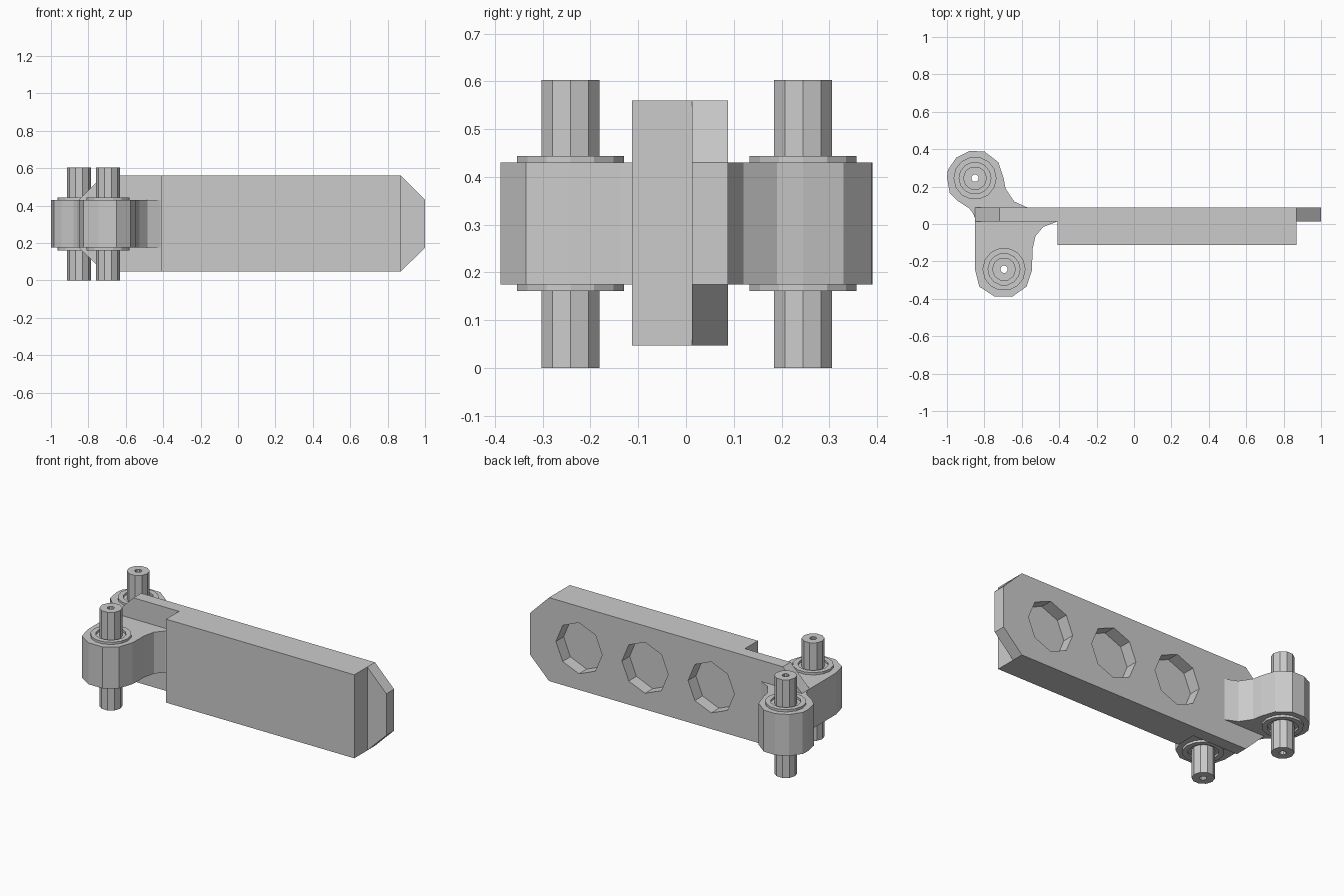
import bpy, bmesh, math

if "Cube" in bpy.data.objects:
    bpy.data.objects.remove(bpy.data.objects["Cube"])

Z0, Z1 = 0.047, 0.56          # plate bottom and top
L0, L1 = 0.175, 0.43          # knuckle bottom and top
PIVOTS = {"rear": (-0.85, 0.245), "front": (-0.695, -0.242)}


def prism(name, pts, vec):
    """Extrude a closed planar outline along vec."""
    bm = bmesh.new()
    face = bm.faces.new([bm.verts.new(p) for p in pts])
    out = bmesh.ops.extrude_face_region(bm, geom=[face])["geom"]
    bmesh.ops.translate(bm, vec=vec, verts=[g for g in out if isinstance(g, bmesh.types.BMVert)])
    bmesh.ops.recalc_face_normals(bm, faces=bm.faces)
    me = bpy.data.meshes.new(name)
    bm.to_mesh(me)
    bm.free()
    ob = bpy.data.objects.new(name, me)
    bpy.context.collection.objects.link(ob)
    return ob


def ring(n, r, cx, cy):
    return [(cx + r * math.cos(2 * math.pi * i / n), cy + r * math.sin(2 * math.pi * i / n)) for i in range(n)]


def tube(name, centre, n, r_in, r_out, z0, z1):
    """Hollow upright cylinder."""
    loops = [[(x, y, z) for x, y in ring(n, r, *centre)]
             for r, z in ((r_in, z0), (r_out, z0), (r_out, z1), (r_in, z1))]
    verts = [p for loop in loops for p in loop]
    faces = [(a * n + i, a * n + (i + 1) % n, (a + 1) % 4 * n + (i + 1) % n, (a + 1) % 4 * n + i)
             for a in range(4) for i in range(n)]
    me = bpy.data.meshes.new(name)
    me.from_pydata(verts, [], faces)
    bm = bmesh.new()
    bm.from_mesh(me)
    bmesh.ops.recalc_face_normals(bm, faces=bm.faces)
    bm.to_mesh(me)
    bm.free()
    ob = bpy.data.objects.new(name, me)
    bpy.context.collection.objects.link(ob)


def cut(target, cutter):
    m = target.modifiers.new("cut", 'BOOLEAN')
    m.operation, m.object, m.solver = 'DIFFERENCE', cutter, 'EXACT'
    cutter.hide_render = True
    cutter.hide_set(True)


# Back plate with chamfered corners
outline = [(-0.85, L0), (-0.72, Z0), (0.87, Z0), (1.0, L0), (1.0, L1), (0.87, Z1), (-0.72, Z1), (-0.85, L1)]
plate = prism("back_plate", [(x, 0.013, z) for x, z in outline], (0, 0.075, 0))

# Octagonal lightening pockets, as deep as the plate
for i, x in enumerate((0.666, 0.217, -0.233)):
    cutter = prism(f"pocket_cutter_{i}", [(a, -0.02, b) for a, b in ring(8, 0.157, x, 0.303)], (0, 0.15, 0))
    cut(plate, cutter)

# Thick front block
prism("front_block", [(-0.41, -0.113, Z0), (0.87, -0.113, Z0), (0.87, -0.113, Z1), (-0.41, -0.113, Z1)],
      (0, 0.126, 0))

# Knuckles with filleted webs
profiles = {
    "rear": [(-0.85, 0.03), (-0.86, 0.056), (-0.88, 0.083), (-0.945, 0.125), (-0.985, 0.165), (-1.0, 0.25),
             (-0.995, 0.29), (-0.95, 0.355), (-0.88, 0.39), (-0.80, 0.388), (-0.725, 0.33), (-0.697, 0.245),
             (-0.687, 0.19), (-0.64, 0.12), (-0.57, 0.088), (-0.57, 0.03)],
    "front": [(-0.85, 0.02), (-0.85, -0.245), (-0.827, -0.335), (-0.745, -0.388), (-0.65, -0.388),
              (-0.575, -0.335), (-0.545, -0.245), (-0.543, -0.137), (-0.527, -0.065), (-0.485, -0.015),
              (-0.415, 0.011), (-0.415, 0.02)],
}
for side, centre in PIVOTS.items():
    knuckle = prism(f"{side}_knuckle", [(x, y, L0) for x, y in profiles[side]], (0, 0, L1 - L0))
    cut(knuckle, prism(f"{side}_bore_cutter", [(x, y, 0.1) for x, y in ring(10, 0.055, *centre)], (0, 0, 0.4)))
    # Hollow pivot pin and its two washers
    tube(f"{side}_pin", centre, 10, 0.02, 0.064, 0, 0.603)
    tube(f"{side}_upper_washer", centre, 14, 0.085, 0.115, L1 - 0.01, 0.444)
    tube(f"{side}_lower_washer", centre, 14, 0.085, 0.115, 0.161, L0 + 0.01)
